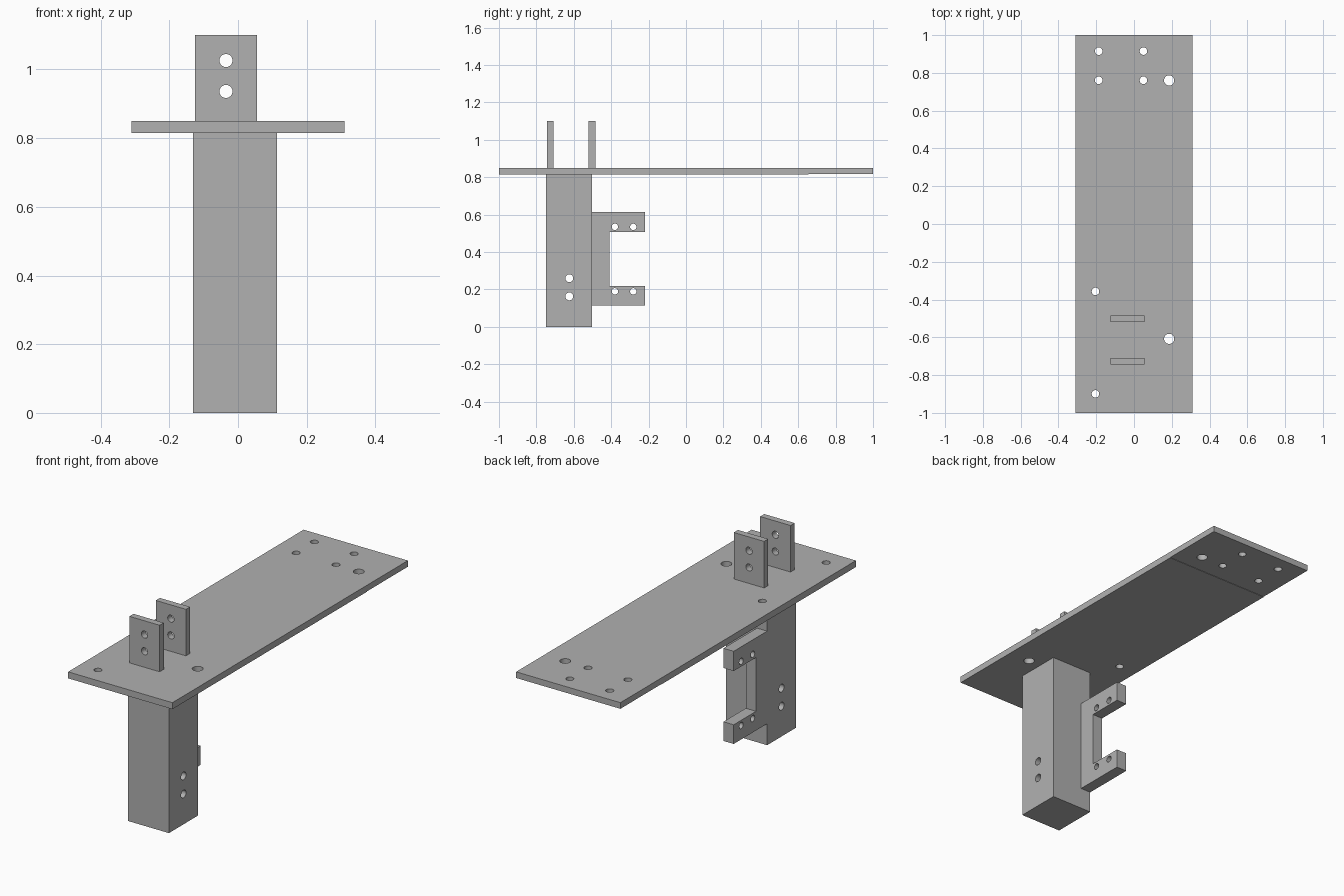
import bpy, bmesh
from mathutils import Matrix, Vector

if "Cube" in bpy.data.objects:
    bpy.data.objects.remove(bpy.data.objects["Cube"], do_unlink=True)

grey = bpy.data.materials.new("plain_grey")
colour = (0.44, 0.44, 0.44, 1.0)
grey.diffuse_color = colour
grey.use_nodes = True
grey.node_tree.nodes["Principled BSDF"].inputs["Base Color"].default_value = colour


def make_object(name, bm):
    bmesh.ops.recalc_face_normals(bm, faces=bm.faces)
    mesh = bpy.data.meshes.new(name)
    bm.to_mesh(mesh)
    bm.free()
    mesh.materials.append(grey)
    obj = bpy.data.objects.new(name, mesh)
    bpy.context.collection.objects.link(obj)
    return obj


def extrude_profile(name, profile, x0, x1):
    """Extrude a (y, z) outline from x0 to x1."""
    bm = bmesh.new()
    face = bm.faces.new([bm.verts.new((x0, y, z)) for y, z in profile])
    new = bmesh.ops.extrude_face_region(bm, geom=[face])["geom"]
    verts = [v for v in new if isinstance(v, bmesh.types.BMVert)]
    bmesh.ops.translate(bm, verts=verts, vec=(x1 - x0, 0, 0))
    return make_object(name, bm)


def box(y0, y1, z0, z1):
    return [(y0, z0), (y1, z0), (y1, z1), (y0, z1)]


def drill(obj, axis, holes):
    """Cut round holes along an axis; each hole is (centre, radius)."""
    bm = bmesh.new()
    turn = Vector((0, 0, 1)).rotation_difference(Vector(axis)).to_matrix().to_4x4()
    for centre, radius in holes:
        bmesh.ops.create_cone(bm, cap_ends=True, segments=32, radius1=radius,
                              radius2=radius, depth=0.5,
                              matrix=Matrix.Translation(centre) @ turn)
    cutter = make_object("hole_cutter", bm)
    cutter.hide_render = True
    mod = obj.modifiers.new("holes", "BOOLEAN")
    mod.operation = "DIFFERENCE"
    mod.solver = "EXACT"
    mod.object = cutter
    bpy.context.view_layer.objects.active = obj
    bpy.ops.object.modifier_apply(modifier=mod.name)
    bpy.data.objects.remove(cutter, do_unlink=True)
    # Smooth hole walls, crisp edges
    bpy.ops.object.select_all(action="DESELECT")
    obj.select_set(True)
    bpy.ops.object.shade_smooth_by_angle(angle=0.6)


# Long top plate, with a shallow step under its back end
plate = extrude_profile("top_plate", [(-1, 0.815), (0.655, 0.815), (0.655, 0.817),
                                      (1, 0.817), (1, 0.85), (-1, 0.85)], -0.31, 0.31)
small = [(x, y) for x in (-0.187, 0.05) for y in (0.761, 0.915)]
small += [(-0.204, -0.357), (-0.204, -0.899)]
large = [(0.186, 0.76), (0.186, -0.608)]
drill(plate, (0, 0, 1), [((x, y, 0.83), 0.02) for x, y in small]
      + [((x, y, 0.83), 0.027) for x, y in large])

# Square post with two cross holes
post = extrude_profile("post", box(-0.748, -0.502, 0, 0.815), -0.131, 0.113)
drill(post, (1, 0, 0), [((0, -0.624, z), 0.021) for z in (0.163, 0.26)])

# C-shaped bracket on the back of the post
bracket = extrude_profile("bracket", [(-0.502, 0.115), (-0.218, 0.115), (-0.218, 0.218),
                                      (-0.408, 0.218), (-0.408, 0.507), (-0.218, 0.507),
                                      (-0.218, 0.613), (-0.502, 0.613)], -0.131, -0.07)
drill(bracket, (1, 0, 0), [((-0.1, y, z), 0.017)
                           for y in (-0.38, -0.282) for z in (0.19, 0.535)])

# Pair of upright lugs on the plate
for name, y in (("front_lug", -0.744), ("back_lug", -0.52)):
    lug = extrude_profile(name, box(y, y + 0.035, 0.85, 1.1), -0.125, 0.055)
    drill(lug, (0, 1, 0), [((-0.035, y, z), 0.019) for z in (0.936, 1.026)])
